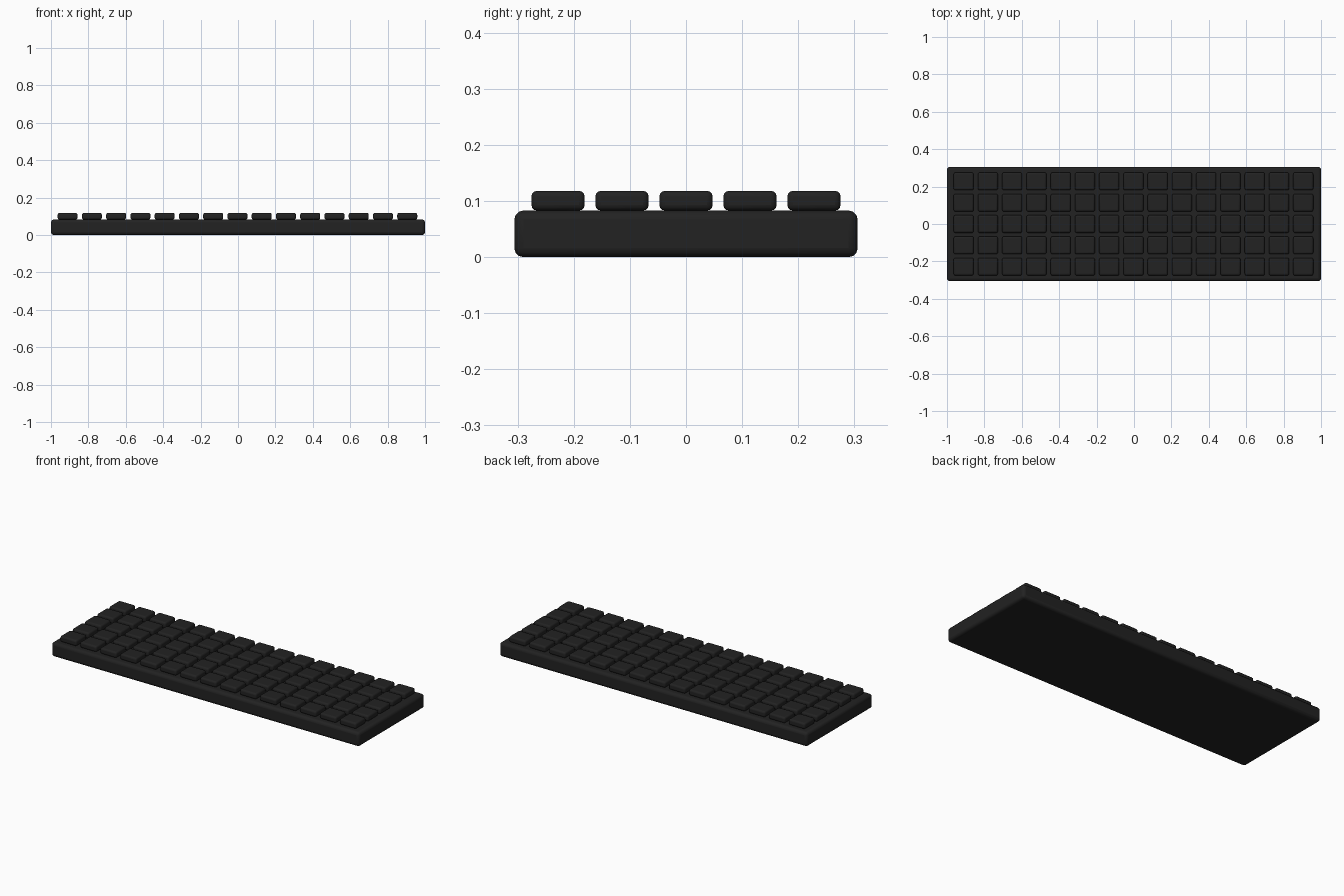
import bpy
import math

if "Cube" in bpy.data.objects:
    bpy.data.objects.remove(bpy.data.objects["Cube"], do_unlink=True)


def make_material(name, colour):
    mat = bpy.data.materials.new(name)
    mat.use_nodes = True
    mat.diffuse_color = colour
    mat.node_tree.nodes["Principled BSDF"].inputs["Base Color"].default_value = colour
    return mat


def rounded_box(name, size, centre, radius, segments, mat):
    bpy.ops.mesh.primitive_cube_add(size=1, location=centre)
    obj = bpy.context.object
    obj.name = name
    obj.scale = size
    bpy.ops.object.transform_apply(location=False, rotation=False, scale=True)
    bevel = obj.modifiers.new("Rounded edges", "BEVEL")
    bevel.width = radius
    bevel.segments = segments
    obj.data.materials.append(mat)
    bpy.ops.object.shade_smooth_by_angle(angle=math.radians(30))
    return obj


black = make_material("soft black", (0.016, 0.016, 0.016, 1))

# Case
CASE_TOP = 0.083
rounded_box("case", (2, 0.612, CASE_TOP), (0, 0, CASE_TOP / 2), 0.016, 3, black)

# Keys: one bevelled cap, repeated in rows and columns with shared mesh data
COLUMNS, ROWS = 15, 5
PITCH_X, PITCH_Y = 0.1297, 0.114
KEY = (0.107, 0.095, 0.035)
first = rounded_box("key_1_1", KEY, (0, 0, 0), 0.01, 3, black)
for row in range(ROWS):
    for col in range(COLUMNS):
        key = first
        if row or col:
            key = first.copy()
            key.name = f"key_{row + 1}_{col + 1}"
            bpy.context.collection.objects.link(key)
        key.location = ((col - (COLUMNS - 1) / 2) * PITCH_X - 0.003,
                        (row - (ROWS - 1) / 2) * PITCH_Y,
                        CASE_TOP + KEY[2] / 2)
